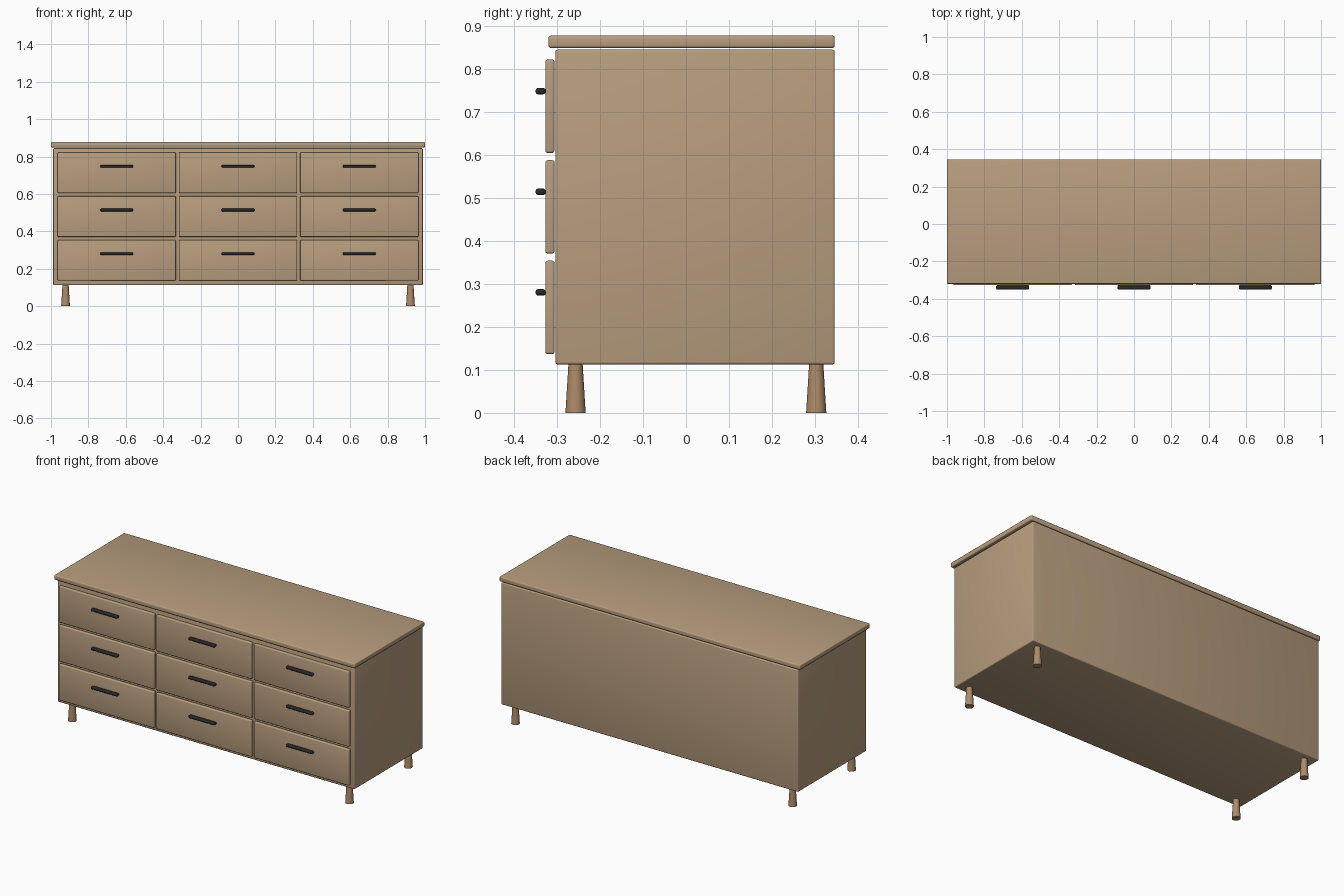
import bpy

if "Cube" in bpy.data.objects:
    bpy.data.objects.remove(bpy.data.objects["Cube"])

def material(name, color):
    m = bpy.data.materials.new(name)
    m.diffuse_color = color
    m.use_nodes = True
    m.node_tree.nodes["Principled BSDF"].inputs["Base Color"].default_value = m.diffuse_color
    return m

wood = material("wood", (0.48, 0.34, 0.21, 1))
leg_wood = material("leg_wood", (0.42, 0.26, 0.14, 1))
black = material("black_metal", (0.02, 0.02, 0.022, 1))

def finish(ob, name, mat):
    ob.name = name
    ob.data.materials.append(mat)
    bpy.ops.object.shade_smooth_by_angle()

def box(name, x, y, z, mat, bevel, segments=3):
    """Rounded box from (min, max) ranges on each axis."""
    centre = [(a + b) / 2 for a, b in (x, y, z)]
    bpy.ops.mesh.primitive_cube_add(size=1, location=centre)
    ob = bpy.context.object
    ob.scale = [b - a for a, b in (x, y, z)]
    bpy.ops.object.transform_apply(location=False, rotation=False, scale=True)
    mod = ob.modifiers.new("Bevel", 'BEVEL')
    mod.width = bevel
    mod.segments = segments
    bpy.ops.object.modifier_apply(modifier="Bevel")
    finish(ob, name, mat)

# Carcass and overhanging top
box("carcass", (-0.988, 0.988), (-0.304, 0.346), (0.113, 0.845), wood, 0.005)
box("top_panel", (-1, 1), (-0.32, 0.346), (0.849, 0.878), wood, 0.006)

# Three by three drawer fronts with bar handles
for row, z in enumerate((0.7135, 0.4795, 0.2455)):
    for col in range(3):
        x = (col - 1) * 0.6485
        tag = f"{row + 1}_{col + 1}"
        box("drawer_front_" + tag, (x - 0.3165, x + 0.3165), (-0.327, -0.306),
            (z - 0.1085, z + 0.1085), wood, 0.005)
        box("handle_" + tag, (x - 0.088, x + 0.088), (-0.35, -0.3265),
            (z + 0.0275, z + 0.0425), black, 0.006)

# Round legs, wider at the floor
for side, x in (("left", -0.922), ("right", 0.922)):
    for end, y in (("front", -0.257), ("back", 0.303)):
        bpy.ops.mesh.primitive_cone_add(vertices=32, radius1=0.0235, radius2=0.0165,
                                        depth=0.114, location=(x, y, 0.057))
        finish(bpy.context.object, f"{end}_{side}_leg", leg_wood)
